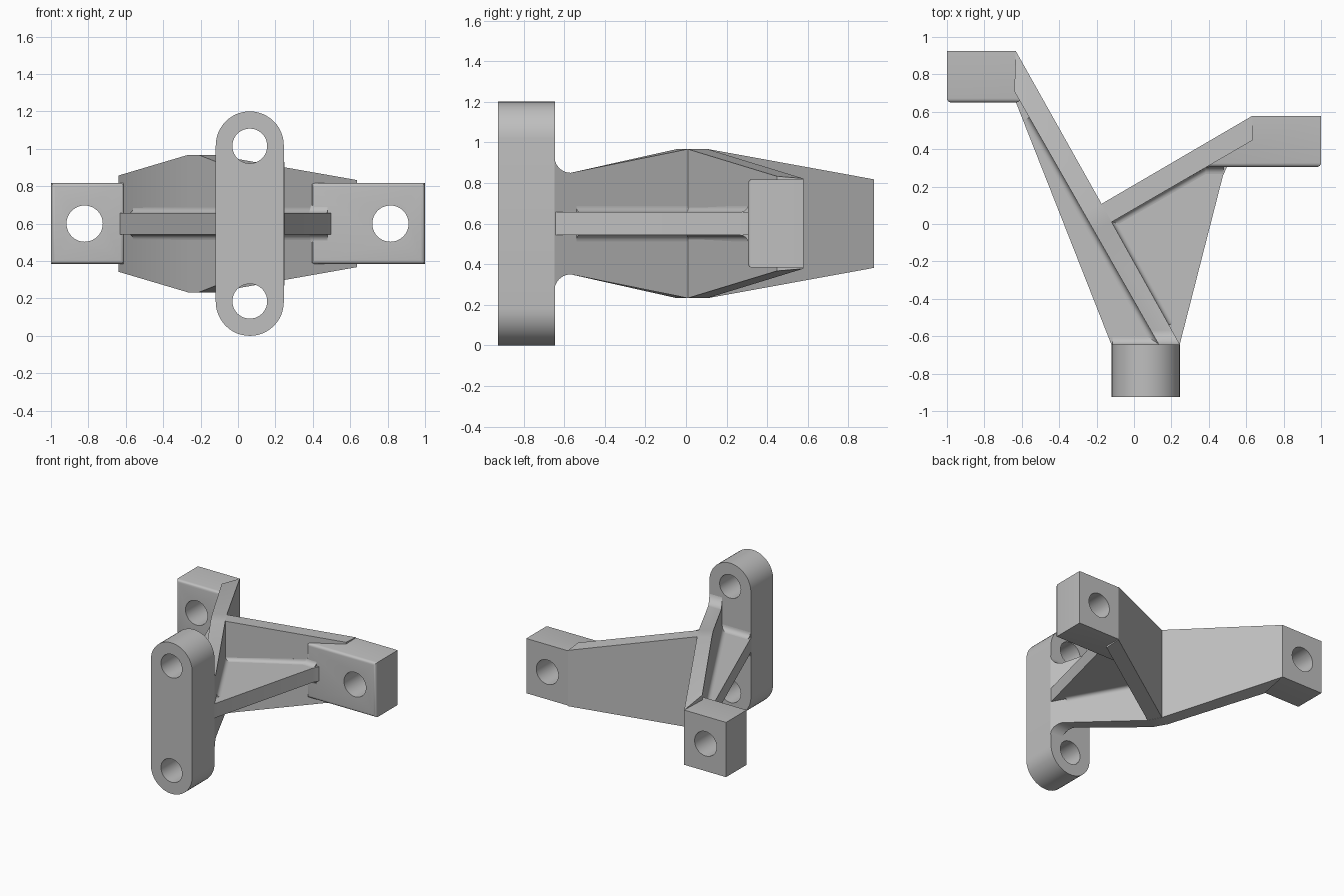
import bpy
import bmesh
from math import sin, cos, pi, radians
from mathutils import Vector

cube = bpy.data.objects.get("Cube")
if cube:
    bpy.data.objects.remove(cube, do_unlink=True)

MID = 0.6          # height of the symmetry plane
WEB = 0.057        # half thickness of the webs

grey = bpy.data.materials.new("plain_grey")
grey.use_nodes = True
colour = (0.52, 0.52, 0.52, 1)
grey.diffuse_color = colour
grey.node_tree.nodes["Principled BSDF"].inputs["Base Color"].default_value = colour


def finish(name, bm):
    """Turn a bmesh into a named, smoothed object."""
    bmesh.ops.recalc_face_normals(bm, faces=bm.faces)
    mesh = bpy.data.meshes.new(name)
    bm.to_mesh(mesh)
    bm.free()
    obj = bpy.data.objects.new(name, mesh)
    bpy.context.collection.objects.link(obj)
    mesh.materials.append(grey)
    return obj


def smooth(obj):
    bpy.ops.object.select_all(action='DESELECT')
    obj.select_set(True)
    bpy.context.view_layer.objects.active = obj
    bpy.ops.object.shade_smooth_by_angle(angle=radians(32))


def loft(rings):
    """Skin a list of equal rings and cap both ends."""
    bm = bmesh.new()
    loops = [[bm.verts.new(p) for p in ring] for ring in rings]
    n = len(loops[0])
    for a, b in zip(loops, loops[1:]):
        for i in range(n):
            j = (i + 1) % n
            bm.faces.new((a[i], a[j], b[j], b[i]))
    bm.faces.new(loops[0])
    bm.faces.new(loops[-1])
    return bm


def drilled_block(name, bm, round_y, radius, holes, hole_radius):
    """Round the rim lying at round_y, then drill holes along y."""
    rim = [e for e in bm.edges if all(abs(v.co.y - round_y) < 1e-4 for v in e.verts)]
    bmesh.ops.bevel(bm, geom=rim, offset=radius, segments=4, profile=0.5,
                    affect='EDGES', clamp_overlap=True)
    obj = finish(name, bm)
    cutters = []
    for x, z in holes:
        circle = [(x + hole_radius * cos(k * pi / 20), z + hole_radius * sin(k * pi / 20))
                  for k in range(40)]
        cutter = finish("hole_cutter", loft([[(cx, y, cz) for cx, cz in circle]
                                             for y in (-1.5, 1.5)]))
        cutter.hide_render = True
        mod = obj.modifiers.new("hole", 'BOOLEAN')
        mod.operation = 'DIFFERENCE'
        mod.solver = 'EXACT'
        mod.object = cutter
        cutters.append(cutter)
    bpy.context.view_layer.update()
    graph = bpy.context.evaluated_depsgraph_get()
    drilled = bpy.data.meshes.new_from_object(obj.evaluated_get(graph))
    obj.modifiers.clear()
    obj.data = drilled
    for cutter in cutters:
        bpy.data.objects.remove(cutter, do_unlink=True)
    smooth(obj)


def arm(name, stations):
    """Upright plate: each station has two plan points with half heights."""
    rings = []
    for (ax, ay, ah), (bx, by, bh) in stations:
        rings.append([(ax, ay, MID - ah), (bx, by, MID - bh),
                      (bx, by, MID + bh), (ax, ay, MID + ah)])
    smooth(finish(name, loft(rings)))


def web(name, plan):
    smooth(finish(name, loft([[(x, y, MID + s * WEB) for x, y in plan] for s in (-1, 1)])))


def cove(name, p, q, r):
    """Concave fillets above and below a web, left of the line p to q."""
    p, q = Vector((*p, 0)), Vector((*q, 0))
    d = (q - p).normalized()
    side = Vector((-d.y, d.x, 0))
    section = [(-0.01, -0.01), (r, -0.01)]
    section += [(r - r * sin(t * pi / 12), r - r * cos(t * pi / 12)) for t in range(7)]
    section.append((-0.01, r))
    for s, where in ((1, "upper"), (-1, "lower")):
        rings = [[e + side * u + Vector((0, 0, MID + s * (WEB + v))) for u, v in section]
                 for e in (p, q)]
        smooth(finish(where + "_" + name, loft(rings)))


# Upright mounting pad with round ends
PAD_X, PAD_R, PAD_BACK = 0.063, 0.182, -0.645
outline = []
for top, start in ((1, 0), (-1, pi)):
    for k in range(25):
        a = start + k * pi / 24
        outline.append((PAD_X + PAD_R * cos(a), MID + top * (0.6 - PAD_R) + PAD_R * sin(a)))
pad = loft([[(x, y, z) for x, z in outline] for y in (-0.925, PAD_BACK)])
drilled_block("mounting_pad", pad, PAD_BACK, 0.022,
              [(PAD_X, 0.185), (PAD_X, 1.015)], 0.093)

# Two side lugs, given as plan outlines
lugs = (("right_lug", [(-1, 0.65), (-0.607, 0.65), (-0.632, 0.925), (-1, 0.925)], -0.82),
        ("left_lug", [(0.385, 0.305), (1, 0.305), (1, 0.578), (0.632, 0.578)], 0.815))
for name, plan, hole_x in lugs:
    block = loft([[(x, y, z) for x, y in plan] for z in (0.383, 0.818)])
    drilled_block(name, block, plan[0][1], 0.022, [(hole_x, MID)], 0.097)


# Long arm, flaring into the pad
def left_x(y):
    return 0.13 - (y + 0.64) * 0.57


def right_x(y):
    return 0.243 - (y + 0.64) * 0.557


stations = []
FLARE = 0.08
for k in range(7):
    a = k * pi / 12
    y = PAD_BACK - 0.003 + FLARE * (1 - cos(a))
    h = 0.25 + FLARE * (1 - sin(a))
    stations.append(((left_x(y), y, h), (right_x(y), y, h)))
for ly, ry, h in ((-0.045, 0.01, 0.367), (0.06, 0.108, 0.367)):
    stations.append(((left_x(ly), ly, h), (right_x(ry), ry, h)))
stations.append(((-0.64, 0.71, 0.257), (-0.632, 0.925, 0.218)))
arm("long_arm", stations)

# Short arm branching off the long one
arm("short_arm", [((-0.178, 0.105, 0.367), (-0.124, 0.008, 0.367)),
                  ((0.632, 0.578, 0.222), (0.635, 0.448, 0.233))])

# Horizontal stiffening webs
web("right_web", [(-0.119, -0.65), (0.15, -0.65), (-0.62, 0.7), (-0.635, 0.66)])
web("left_web", [(0.243, -0.65), (0.476, 0.26), (0.5, 0.31), (0.4, 0.33),
                 (-0.13, 0.02), (0.2, -0.6)])

# Fillets between webs, pad, arms and lugs
cove("right_pad_fillet", (-0.115, PAD_BACK), (0.13, PAD_BACK), 0.04)
cove("right_arm_fillet", (left_x(-0.64), -0.64), (left_x(0.57), 0.57), 0.03)
cove("left_arm_fillet", (right_x(0.01), 0.01), (right_x(-0.54), -0.54), 0.03)
cove("short_arm_fillet", (0.4, 0.311), (-0.122, 0.011), 0.03)
cove("left_lug_fillet", (0.478, 0.306), (0.38, 0.306), 0.04)
